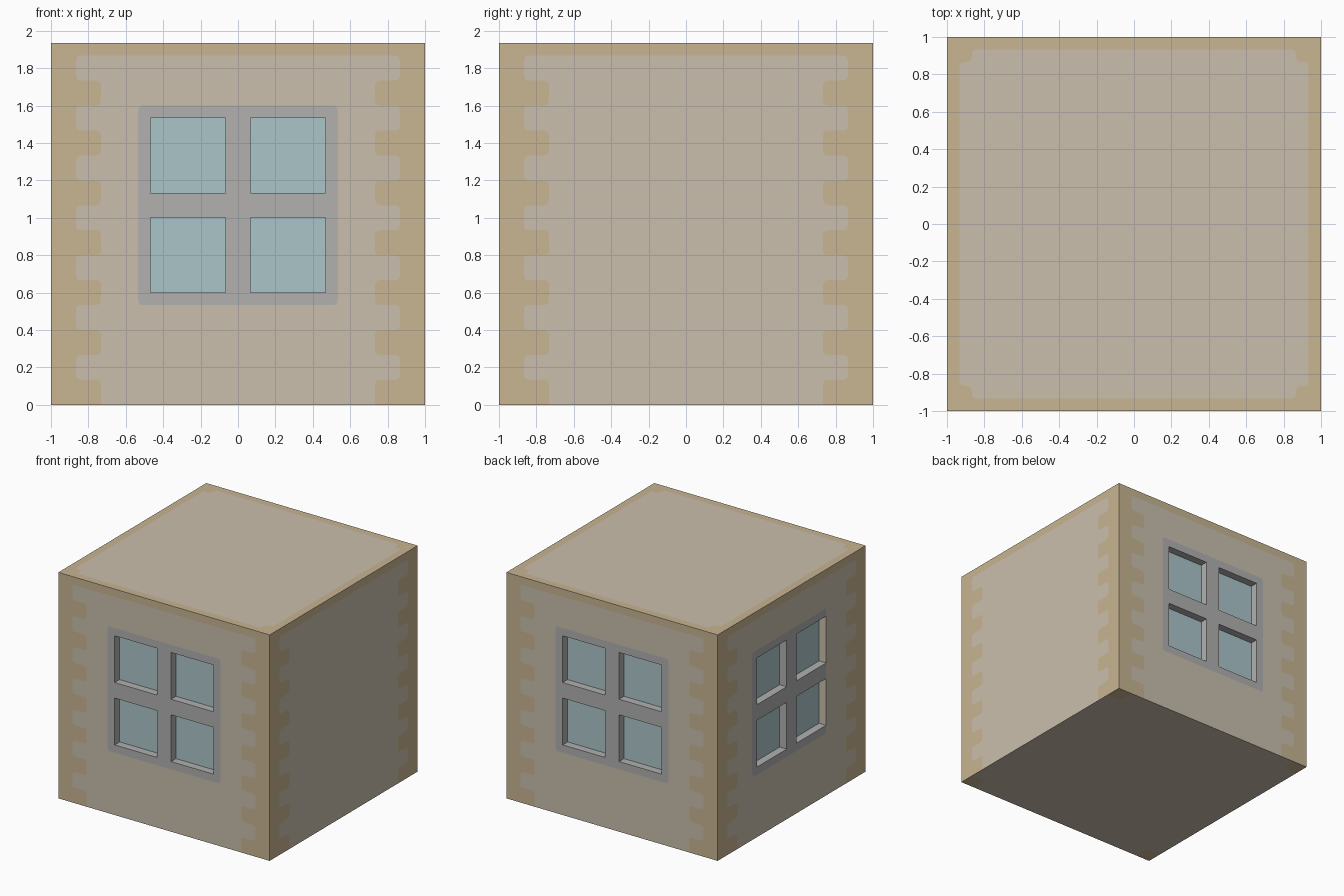
import bpy, bmesh
from mathutils import Vector
from mathutils.geometry import delaunay_2d_cdt

if "Cube" in bpy.data.objects:
    bpy.data.objects.remove(bpy.data.objects["Cube"])

U = 1 / 15          # the whole model sits on a 1/15 grid
H = 29              # block height in grid units
QUOIN, WALL, FRAME, GLASS = range(4)


def material(name, rgb):
    m = bpy.data.materials.new(name)
    m.diffuse_color = [((c / 255 + 0.055) / 1.055) ** 2.4 for c in rgb] + [1]
    m.use_nodes = True
    m.node_tree.nodes["Principled BSDF"].inputs["Base Color"].default_value = m.diffuse_color
    return m


MATS = [material("tan corner stone", (200, 181, 146)),
        material("beige wall", (202, 191, 173)),
        material("grey frame", (178, 177, 176)),
        material("pale blue glass", (171, 197, 201))]


def make_object(name, bm):
    bmesh.ops.remove_doubles(bm, verts=bm.verts, dist=1e-5)
    mesh = bpy.data.meshes.new(name)
    bm.to_mesh(mesh)
    bm.free()
    for m in MATS:
        mesh.materials.append(m)
    bpy.context.collection.objects.link(bpy.data.objects.new(name, mesh))


def rect(x0, y0, x1, y1):
    return [Vector(p) for p in ((x0, y0), (x1, y0), (x1, y1), (x0, y1))]


def rounded(points, r=0.4, steps=3, keep=lambda p: False):
    """Round the corners of an outline, except those to keep sharp."""
    out = []
    for i, p in enumerate(points):
        p, a, b = Vector(p), Vector(points[i - 1]), Vector(points[(i + 1) % len(points)])
        if keep(p):
            out.append(p)
            continue
        a, b = p + (a - p).normalized() * r, p + (b - p).normalized() * r
        for k in range(steps + 1):
            t = k / steps
            out.append(a * (1 - t) ** 2 + p * 2 * t * (1 - t) + b * t * t)
    return out


def add_face(bm, points, mat):
    bm.faces.new([bm.verts.new(p) for p in points]).material_index = mat


# Wall panel outline with toothed edges, mirrored left to right
teeth = []
for i in range(14):
    x = 13 if i % 2 else 11
    teeth += [(x, 2 * i), (x, 2 * i + 2)]
wall_panel = rounded(teeth + [(-x, z) for x, z in reversed(teeth)],
                     keep=lambda p: p.y == 0)


def notched(e, keep=lambda p: False):
    """Square panel of half size e with notched corners."""
    c = [(e, -13), (e, 13), (13, 13), (13, e), (-13, e), (-13, 13),
         (-e, 13), (-e, -13), (-13, -13), (-13, -e), (13, -e), (13, -13)]
    return rounded(c, keep=keep)


top_panel = notched(14)
base_panel = notched(15, keep=lambda p: max(abs(p.x), abs(p.y)) > 14.5)

panes = [rect(x, z, x + 6, z + 6) for x in (-7, 1) for z in (9, 17)]
full_frame = rounded(rect(-8, 8, 8, 24))
# the left window's frame stops at the edge of its panes on one side
cut_frame = rounded(rect(-8, 8, 7, 24), keep=lambda p: p.x > 0)

X, Y, Z = Vector((1, 0, 0)), Vector((0, 1, 0)), Vector((0, 0, 1))
block = bmesh.new()


def build_side(name, right, up, origin, outer, panel, frame=None):
    normal = right.cross(up)

    def place(p, depth=0):
        return (origin + right * p.x + up * p.y - normal * depth) * U

    # Cut the flat side along its painted outlines and the pane openings
    loops = [outer, panel] + ([frame] + panes if frame else [])
    verts, faces = [], []
    for loop in loops:
        faces.append(list(range(len(verts), len(verts) + len(loop))))
        verts += loop
    pts, _, polys, _, _, source = delaunay_2d_cdt(verts, [], faces, 4, 1e-4)
    window = bmesh.new()
    for poly, src in zip(polys, source):
        layer = max(src)
        if layer < 3:
            add_face(window if layer == FRAME else block,
                     [place(pts[i]) for i in poly], layer)
    if not frame:
        window.free()
        return
    # Recessed glass and the reveals around it
    for pane in panes:
        add_face(window, [place(p, 1) for p in pane], GLASS)
        for i, a in enumerate(pane):
            b = pane[(i + 1) % 4]
            bare = frame is cut_frame and a.x == b.x == 7
            add_face(window, [place(a), place(b), place(b, 1), place(a, 1)],
                     WALL if bare else FRAME)
    make_object(name + "_window", window)


side = rect(-15, 0, 15, H)
cap = rect(-15, -15, 15, 15)
build_side("front", X, Z, -15 * Y, side, wall_panel, full_frame)
build_side("right", Y, Z, 15 * X, side, wall_panel)
build_side("back", -X, Z, 15 * Y, side, wall_panel, full_frame)
build_side("left", -Y, Z, -15 * X, side, wall_panel, cut_frame)
build_side("top", X, Y, H * Z, cap, top_panel)
build_side("base", X, -Y, 0 * Z, cap, base_panel)
make_object("wall_block", block)
